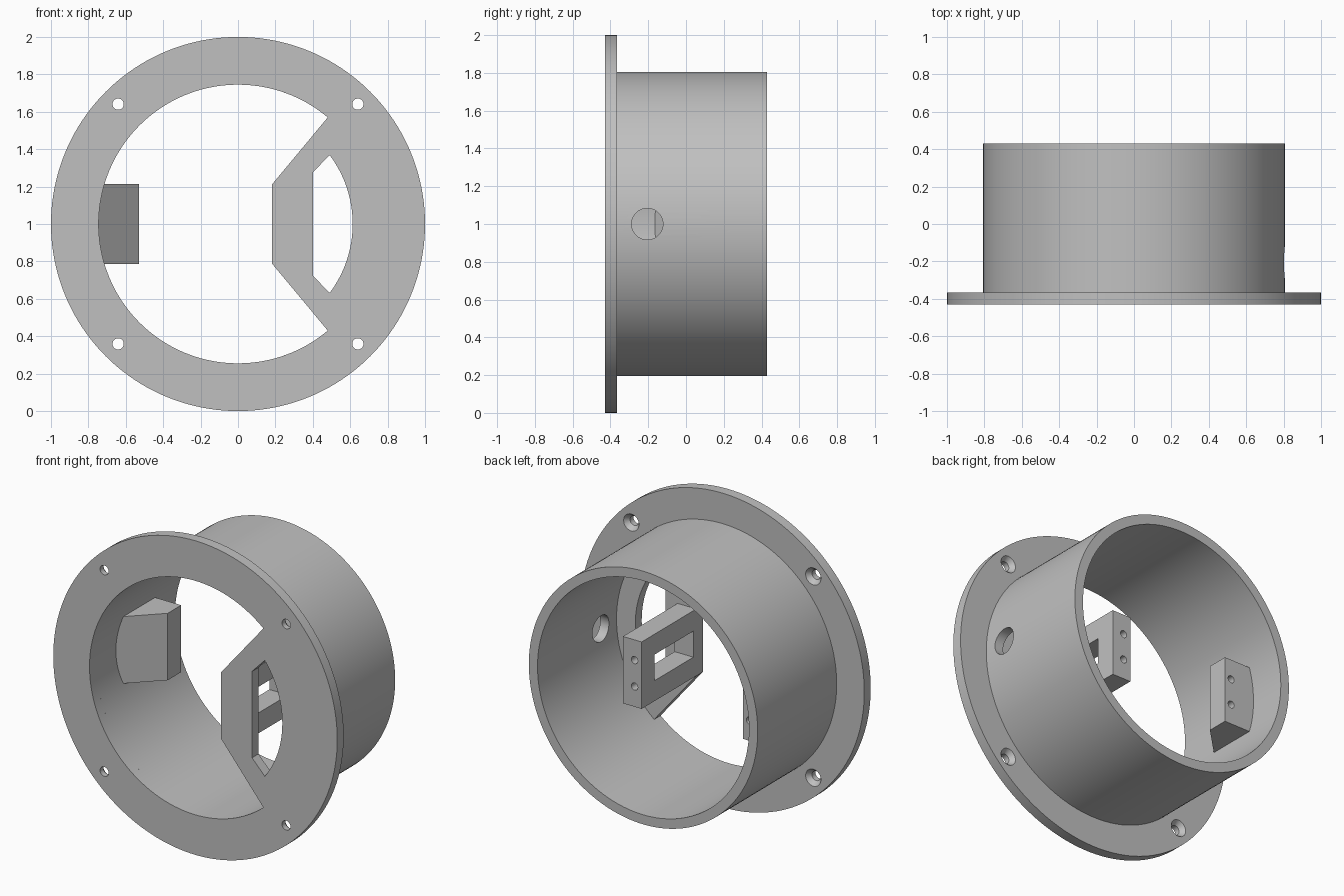
import bpy, bmesh
from math import sin, cos, pi, radians
from mathutils import Matrix, Vector

old = bpy.data.objects.get("Cube")
if old:
    bpy.data.objects.remove(old, do_unlink=True)

GREY = (0.53, 0.53, 0.53, 1)
grey = bpy.data.materials.new("plain grey")
grey.use_nodes = True
grey.diffuse_color = GREY
grey.node_tree.nodes["Principled BSDF"].inputs["Base Color"].default_value = GREY

MID = 1.0                                # height of the ring axis
FRONT, SEAT, BACK = -0.43, -0.365, 0.43  # flange front, flange back, tube end
BORE, TUBE = 0.745, 0.806
BLOCK_BACK, HALF = 0.185, 0.213          # servo-style mounting blocks


def arc(r, start, end, n):
    return [(r * cos(radians(start + (end - start) * i / n)),
             r * sin(radians(start + (end - start) * i / n))) for i in range(n + 1)]


def circle(r, n=160):
    return arc(r, 0, 360, n)[:-1]


def prism(name, profile, axis, a, b):
    """Extrude a 2D profile along an axis; heights are measured from the ring axis."""
    place = {"x": lambda u, v, w: (w, u, v + MID),
             "y": lambda u, v, w: (u, w, v + MID),
             "z": lambda u, v, w: (u, v, w + MID)}[axis]
    bm = bmesh.new()
    lo = [bm.verts.new(place(u, v, a)) for u, v in profile]
    hi = [bm.verts.new(place(u, v, b)) for u, v in profile]
    bm.faces.new(lo)
    bm.faces.new(hi[::-1])
    for i in range(len(lo)):
        j = (i + 1) % len(lo)
        bm.faces.new((lo[i], hi[i], hi[j], lo[j]))
    return finish(name, bm)


def cone(name, x, z, y0, y1, r0, r1):
    """Round cutter along y."""
    bm = bmesh.new()
    bmesh.ops.create_cone(bm, cap_ends=True, segments=32, radius1=r0, radius2=r1,
                          depth=y1 - y0,
                          matrix=Matrix.Translation((x, (y0 + y1) / 2, z + MID))
                          @ Matrix.Rotation(-pi / 2, 4, "X"))
    return finish(name, bm)


def finish(name, bm):
    bmesh.ops.recalc_face_normals(bm, faces=bm.faces)
    mesh = bpy.data.meshes.new(name)
    bm.to_mesh(mesh)
    bm.free()
    mesh.materials.append(grey)
    obj = bpy.data.objects.new(name, mesh)
    bpy.context.collection.objects.link(obj)
    return obj


def cut(obj, *cutters):
    for c in cutters:
        mod = obj.modifiers.new("cut", "BOOLEAN")
        mod.operation, mod.solver, mod.object = "DIFFERENCE", "EXACT", c
        bpy.context.view_layer.objects.active = obj
        bpy.ops.object.modifier_apply(modifier=mod.name)
        bpy.data.objects.remove(c, do_unlink=True)


# Flange with a flat-sided opening, a window in its web and countersunk screw holes
flange = prism("flange", circle(1.0), "y", FRONT, SEAT)
opening = arc(BORE, 49.9, 310.1, 116) + [(0.183, -HALF), (0.183, HALF)]
window = arc(0.613, -37, 37, 40) + [(0.4, 0.275), (0.4, -0.275)]
cut(flange, prism("opening", opening, "y", -0.6, 0),
    prism("web_window", window, "y", -0.6, 0))
for sx in (-1, 1):
    for sz in (-1, 1):
        x, z = sx * 0.641, sz * 0.641
        cut(flange, cone("screw_hole", x, z, -0.6, 0, 0.03, 0.03),
            cone("countersink", x, z, SEAT - 0.03, SEAT + 0.01, 0.03, 0.062))

# Tube with a round side hole
tube = prism("tube", circle(TUBE), "y", SEAT, BACK)
side_hole = [(u - 0.205, v) for u, v in circle(0.083, 48)]
cut(tube, prism("bore", circle(BORE), "y", -0.6, 0.6),
    prism("side_hole", side_hole, "x", 0.5, 1.0))

# Upright block behind the web, with a slot through it
slotted_block = prism("slotted_block",
                      [(0.183, SEAT), (0.315, SEAT), (0.315, BLOCK_BACK), (0.183, BLOCK_BACK)],
                      "z", -HALF, HALF)
slot = [(-0.336, -0.083), (0.054, -0.083), (0.054, 0.083), (-0.336, 0.083)]
cut(slotted_block, prism("slot", slot, "x", 0, 0.5))

# Opposite block with a sloped front, set into the tube wall
wedge_block = prism("wedge_block",
                    [(-0.53, 0.05), (-0.53, BLOCK_BACK), (-0.765, BLOCK_BACK), (-0.765, -0.185)],
                    "z", -HALF, HALF)

# Pilot holes in the back of both blocks
for block, x in ((slotted_block, 0.233), (wedge_block, -0.577)):
    for z in (-0.084, 0.084):
        cut(block, cone("pilot_hole", x, z, BLOCK_BACK - 0.1, 0.3, 0.023, 0.023))

# Smooth round walls, crisp edges
bpy.ops.object.select_all(action="DESELECT")
for part in (flange, tube, slotted_block, wedge_block):
    part.select_set(True)
bpy.context.view_layer.objects.active = flange
bpy.ops.object.shade_smooth_by_angle(angle=radians(30))
